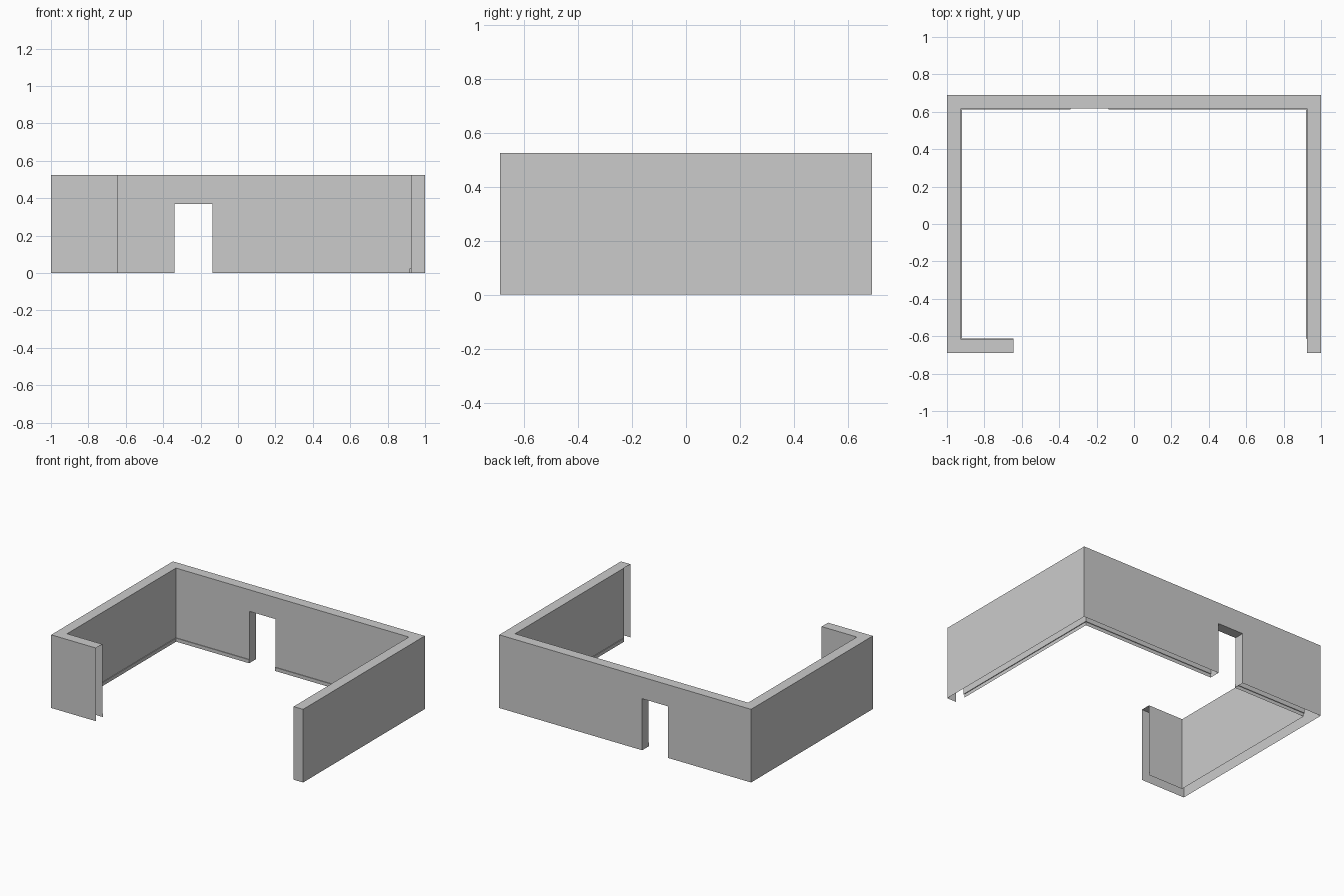
import bpy, bmesh
from mathutils import Vector

if "Cube" in bpy.data.objects:
    bpy.data.objects.remove(bpy.data.objects["Cube"])

H = 0.525                    # wall height
X, Y = 1.0, 0.69             # outer half sizes
IX, IY = 0.925, 0.617        # inner half sizes
STUB = -0.645                # open end of the front wall stub
DL, DR, DH = -0.34, -0.135   , 0.37   # doorway left, right, height
BASE_H, BASE_D = 0.025, 0.005         # skirting height and depth


def build(name, faces):
    """Make an object from (points, facing direction) pairs."""
    bm = bmesh.new()
    for pts, facing in faces:
        f = bm.faces.new([bm.verts.new(p) for p in pts])
        f.normal_update()
        if f.normal.dot(Vector(facing)) < 0:
            f.normal_flip()
    bmesh.ops.remove_doubles(bm, verts=bm.verts, dist=1e-5)
    mesh = bpy.data.meshes.new(name)
    bm.to_mesh(mesh)
    bm.free()
    ob = bpy.data.objects.new(name, mesh)
    bpy.context.collection.objects.link(ob)
    return ob


def upright(a, b, facing, z0=0.0, z1=H):
    """Vertical sheet between two plan points."""
    return [(*a, z0), (*b, z0), (*b, z1), (*a, z1)], facing


def door_sheet(x, y, z0, facing):
    """Back wall sheet notched by the doorway."""
    pts = [(-x, z0), (DL, z0), (DL, DH), (DR, DH), (DR, z0), (x, z0), (x, H), (-x, H)]
    return [(px, y, pz) for px, pz in pts], facing


# Outer skin, open where the front wall is missing
build("outer_walls", [
    upright((-X, -Y), (-X, Y), (-1, 0, 0)),
    upright((X, -Y), (X, Y), (1, 0, 0)),
    upright((-X, -Y), (STUB, -Y), (0, -1, 0)),
    upright((IX, -Y), (X, -Y), (0, -1, 0)),
    door_sheet(X, Y, 0, (0, 1, 0)),
])

# Inner skin, ending on top of the skirting
build("inner_walls", [
    upright((-IX, -IY), (-IX, IY), (1, 0, 0), BASE_H),
    upright((IX, -IY), (IX, IY), (-1, 0, 0), BASE_H),
    upright((-IX, -IY), (STUB, -IY), (0, 1, 0), BASE_H),
    door_sheet(IX, IY, BASE_H, (0, -1, 0)),
])

# Flat wall top with mitred corners
top = [
    [(-X, Y), (X, Y), (IX, IY), (-IX, IY)],
    [(-X, Y), (-IX, IY), (-IX, -IY), (-X, -Y)],
    [(X, Y), (IX, IY), (IX, -IY), (IX, -Y), (X, -Y)],
    [(-X, -Y), (-IX, -IY), (STUB, -IY), (STUB, -Y)],
]
build("wall_top", [([(x, y, H) for x, y in p], (0, 0, 1)) for p in top])

# Doorway reveal: two jambs with skirting ends, and the lintel
jamb = [(Y, 0), (Y, DH), (IY, DH), (IY, BASE_H), (IY - BASE_D, BASE_H), (IY - BASE_D, 0)]
build("doorway", [
    ([(DL, y, z) for y, z in jamb], (1, 0, 0)),
    ([(DR, y, z) for y, z in jamb], (-1, 0, 0)),
    ([(DL, IY, DH), (DR, IY, DH), (DR, Y, DH), (DL, Y, DH)], (0, 0, -1)),
])


# Skirting: shallow ledge and face along the inner walls
def inset(p):
    x, y = p
    return (x - BASE_D * (x > 0.9) + BASE_D * (x < -0.9),
            y - BASE_D * (y > 0.6) + BASE_D * (y < -0.6))


skirting = []
runs = [
    ((IX, -IY), (IX, IY), (-1, 0, 0)),
    ((IX, IY), (DR, IY), (0, -1, 0)),
    ((DL, IY), (-IX, IY), (0, -1, 0)),
    ((-IX, IY), (-IX, -IY), (1, 0, 0)),
    ((-IX, -IY), (STUB, -IY), (0, 1, 0)),
]
for a, b, facing in runs:
    ia, ib = inset(a), inset(b)
    skirting.append(upright(ia, ib, facing, 0, BASE_H))
    skirting.append(([(*p, BASE_H) for p in (a, b, ib, ia)], (0, 0, 1)))
build("skirting", skirting)
